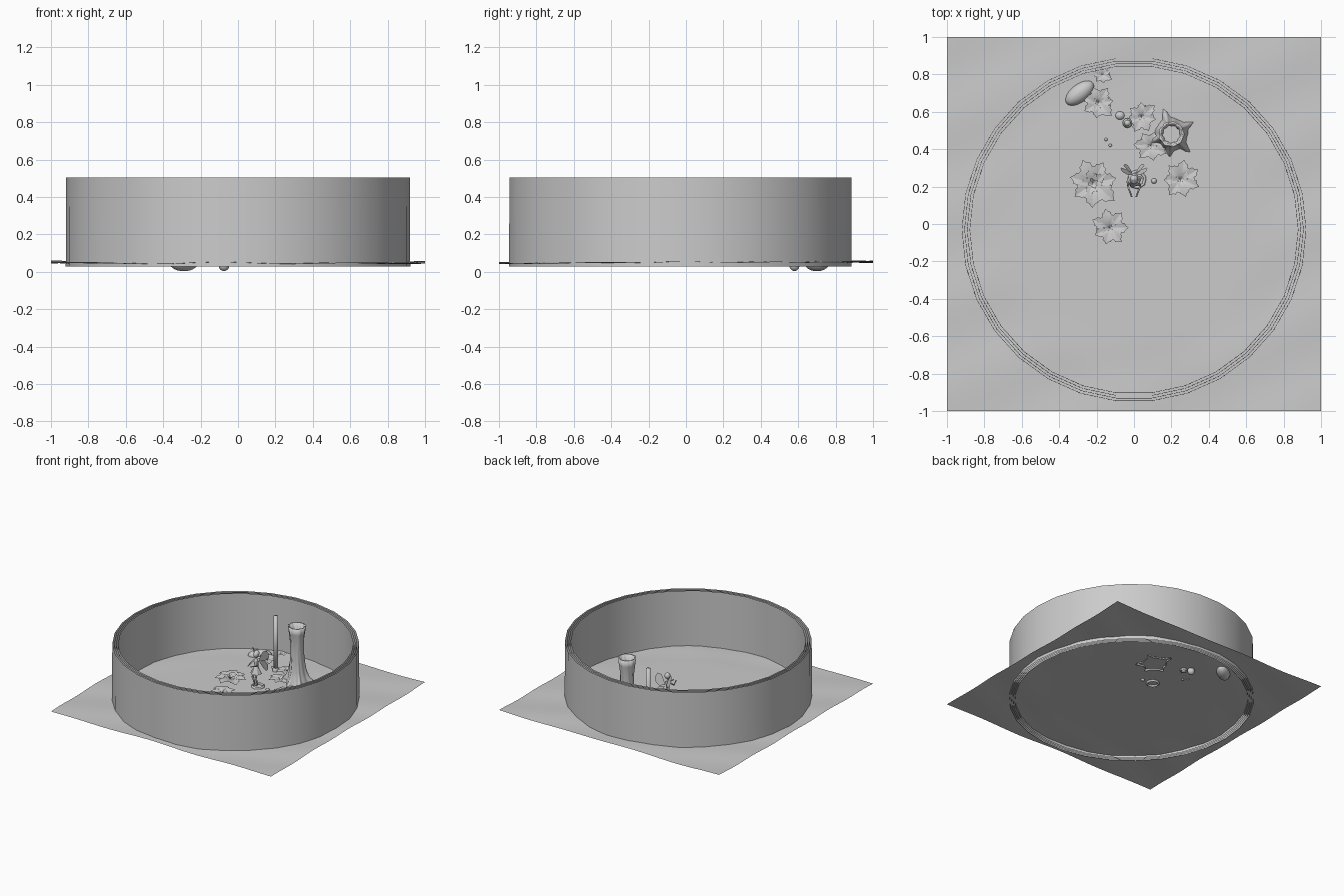
import bpy, bmesh, math, random
from math import sin, cos, pi, radians
from mathutils import Vector, Matrix

if "Cube" in bpy.data.objects:
    bpy.data.objects.remove(bpy.data.objects["Cube"])
random.seed(4)
G = 0.05  # ground level


def finish(name, bm, smooth=True):
    me = bpy.data.meshes.new(name)
    bm.to_mesh(me)
    bm.free()
    ob = bpy.data.objects.new(name, me)
    bpy.context.collection.objects.link(ob)
    for p in me.polygons:
        p.use_smooth = smooth
    return ob


def lathe(name, rings, n, centre, shape=None, smooth=True):
    """Stack of rings (radius, z); shape adds radius by angle and ring."""
    bm = bmesh.new()
    rows = []
    for i, (r, z) in enumerate(rings):
        row = []
        for k in range(n):
            a = 2 * pi * k / n
            rr = r + (shape(a, i) if shape else 0)
            row.append(bm.verts.new((centre[0] + rr * cos(a), centre[1] + rr * sin(a), z)))
        rows.append(row)
    for a, b in zip(rows, rows[1:]):
        for k in range(n):
            bm.faces.new((a[k], a[(k + 1) % n], b[(k + 1) % n], b[k]))
    return finish(name, bm, smooth)


def ball(name, loc, size, turn=0, seg=16):
    bm = bmesh.new()
    bmesh.ops.create_uvsphere(bm, u_segments=seg, v_segments=seg // 2 + 2, radius=1)
    m = Matrix.Translation(loc) @ Matrix.Rotation(turn, 4, 'Z') @ Matrix.Diagonal((*size, 1))
    bm.transform(m)
    return finish(name, bm)


def rod(name, a, b, r1, r2, n=8):
    a, b = Vector(a), Vector(b)
    bm = bmesh.new()
    bmesh.ops.create_cone(bm, cap_ends=True, segments=n, radius1=r1, radius2=r2, depth=(b - a).length)
    q = (b - a).to_track_quat('Z', 'Y').to_matrix().to_4x4()
    bm.transform(Matrix.Translation((a + b) / 2) @ q)
    return finish(name, bm)


# ground sheet, flat in the middle and rippled outside
bm = bmesh.new()
bmesh.ops.create_grid(bm, x_segments=48, y_segments=48, size=1)
for v in bm.verts:
    t = min(1, max(0, (v.co.xy.length - 0.62) / 0.25))
    wave = sin(9 * v.co.x + 4 * v.co.y) + sin(13 * v.co.y - 6 * v.co.x + 1)
    v.co.z = G + 0.003 * t * wave + 0.004 * t * v.co.y
finish("ground", bm)

# surrounding wall: nested thin shells, 30 sides, open above and below
for i in range(4):
    r = 0.921 - 0.014 * i
    lathe(f"surrounding_wall_{i}", [(r, 0.028), (r - 0.002, 0.505)], 30, (0, -0.03))

# hollow tree stump with five roots
roots = [(107, 1.0), (29, 0.85), (-45, 0.9), (-95, 0.65), (200, 0.65)]
spread = [0.065, 0.055, 0.028, 0.012, 0.007, 0.005, 0.004, 0.003, 0, 0, 0]


def root_shape(a, i):
    s = 0
    for deg, k in roots:
        d = (a - radians(deg) + pi) % (2 * pi) - pi
        s += k * math.exp(-(d / 0.15) ** 2)
    return s * spread[i] + 0.003 * sin(9 * a + i)


lathe("tree_stump", [(0.09, 0.038), (0.084, 0.06), (0.07, 0.09), (0.058, 0.15), (0.051, 0.22), (0.048, 0.30),
                     (0.05, 0.38), (0.058, 0.45), (0.067, 0.505), (0.056, 0.505), (0.045, 0.44)],
      50, (0.2, 0.48), root_shape)
bm = bmesh.new()
bmesh.ops.create_circle(bm, cap_ends=True, segments=20, radius=0.05, matrix=Matrix.Translation((0.2, 0.48, 0.442)))
finish("stump_hollow_floor", bm)

# tall post with a collar at its foot
rod("post", (-0.035, 0.54, 0.03), (-0.035, 0.54, 0.5), 0.018, 0.017, 12)
lathe("post_collar", [(0.026, 0.035), (0.026, 0.065), (0.017, 0.08)], 12, (-0.035, 0.54))

# stones
ball("large_stone", (-0.29, 0.70, 0.048), (0.09, 0.048, 0.045), radians(38), 24)
ball("round_stone", (-0.075, 0.58, 0.034), (0.029, 0.027, 0.03))
for i, (x, y, r) in enumerate([(0.107, 0.23, 0.015), (-0.15, 0.452, 0.009), (-0.127, 0.42, 0.009)]):
    ball(f"pebble_{i}", (x, y, G), (r, r, r), 0, 10)

# leaf rosettes: notched leaves folded along the midrib
LEAF = [(0.05, 0.04), (0.3, 0.13), (0.5, 0.25), (0.6, 0.38), (0.66, 0.24), (0.8, 0.24), (0.84, 0.13), (1.0, 0.0)]


def rosette(name, x, y, size, turn):
    bm = bmesh.new()
    for count, scale, tilt, off in ((7, 1.0, 0.2, 0), (5, 0.55, 0.4, 0.4), (4, 0.3, 0.8, 0.2)):
        for k in range(count):
            L = size * scale * random.uniform(0.85, 1.08)
            m = (Matrix.Translation((x, y, G + 0.006)) @ Matrix.Rotation(turn + off + 2 * pi * k / count, 4, 'Z')
                 @ Matrix.Rotation(-tilt, 4, 'Y'))
            mid, left, right = [], [], []
            for u, w in LEAF:
                bend = 0.14 * u - 0.24 * u * u
                mid.append(bm.verts.new(m @ Vector((u * L, 0, bend * L))))
                if w:
                    for s, side in ((1, left), (-1, right)):
                        side.append(bm.verts.new(m @ Vector((u * L, s * w * L, (bend + w * 0.2) * L))))
            for i in range(len(mid) - 1):
                for side in (left, right):
                    quad = [mid[i], mid[i + 1]] + ([side[i + 1]] if i + 1 < len(side) else []) + [side[i]]
                    bm.faces.new(quad if side is left else quad[::-1])
    finish(name, bm, False)


for i, f in enumerate([(-0.22, 0.22, 0.142, 0.2), (-0.13, -0.02, 0.1, 0.9), (0.25, 0.24, 0.1, 0.5),
                       (-0.19, 0.65, 0.093, 0.1), (0.04, 0.575, 0.088, 0.7), (0.09, 0.42, 0.088, 1.3),
                       (-0.17, 0.80, 0.055, 0.4)]):
    rosette(f"leaf_rosette_{i}", *f)

# ring on the ground under the winged figure
lathe("ground_ring", [(0.042 + 0.008 * cos(t * pi / 4), 0.05 + 0.014 * sin(t * pi / 4)) for t in range(9)],
      20, (0.015, 0.238), lambda a, i: 0.002 * sin(8 * a))

# winged figure
cx, cy = 0.0, 0.235
for s, side in ((1, "right"), (-1, "left")):
    rod(f"{side}_thigh", (cx + s * 0.01, cy, 0.185), (cx + s * 0.014, cy - 0.025, 0.13), 0.011, 0.008)
    rod(f"{side}_shin", (cx + s * 0.014, cy - 0.025, 0.13), (cx + s * 0.012, cy, 0.07), 0.008, 0.005)
    ball(f"{side}_foot", (cx + s * 0.012, cy - 0.01, 0.065), (0.006, 0.014, 0.006), 0, 8)
    rod(f"{side}_upper_arm", (cx + s * 0.018, cy, 0.262), (cx + s * 0.034, cy - 0.03, 0.235), 0.006, 0.005)
    rod(f"{side}_forearm", (cx + s * 0.034, cy - 0.03, 0.235), (cx + s * 0.012, cy - 0.09, 0.245), 0.005, 0.004)
    # upper and lower wing sheets, swept backwards
    for part, pts in (("upper", [(0, 0.25), (0.02, 0.29), (0.05, 0.33), (0.085, 0.34), (0.1, 0.315), (0.09, 0.275),
                                 (0.05, 0.245)]),
                      ("lower", [(0, 0.24), (0.05, 0.24), (0.075, 0.215), (0.065, 0.17), (0.045, 0.15),
                                 (0.02, 0.19)])):
        bm = bmesh.new()
        vs = [bm.verts.new((cx + s * (0.006 + u * 0.66), cy + 0.014 + u * 0.5 + (0.3 - z) * 0.3, z)) for u, z in pts]
        bm.faces.new(vs)
        finish(f"{side}_{part}_wing", bm, False)
lathe("torso", [(0.004, 0.165), (0.018, 0.18), (0.011, 0.215), (0.018, 0.25), (0.015, 0.268), (0.006, 0.28),
                (0.006, 0.3)], 12, (cx, cy))
lathe("skirt", [(0.011, 0.215), (0.024, 0.19), (0.038, 0.155)], 16, (cx, cy),
      lambda a, i: 0.004 * i * sin(6 * a))
ball("head", (cx, cy - 0.003, 0.31), (0.019, 0.02, 0.024))
ball("hair", (cx, cy + 0.007, 0.317), (0.022, 0.021, 0.025))
